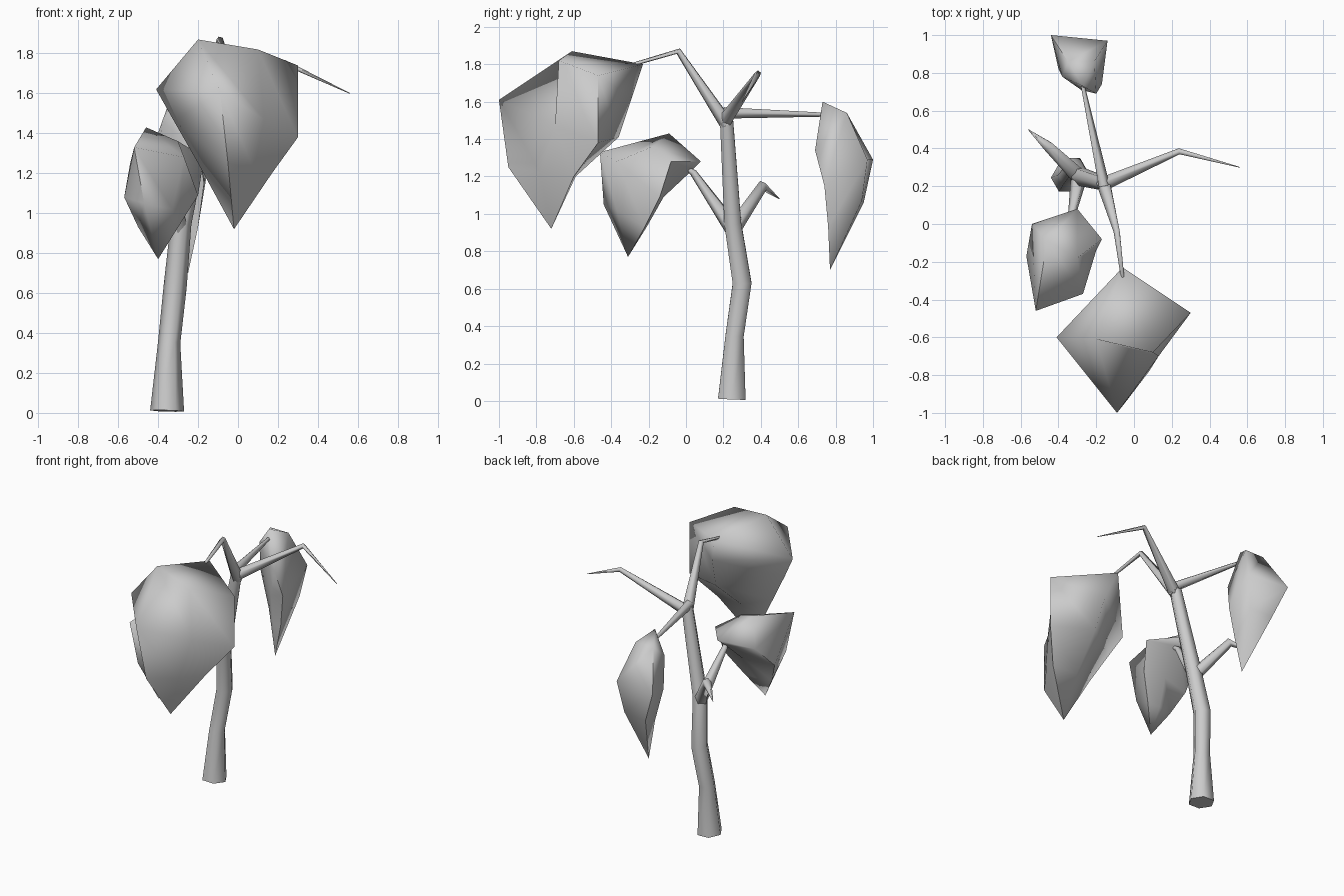
import bpy, math
from mathutils import Vector


def make(name, verts, faces, angle):
    me = bpy.data.meshes.new(name)
    me.from_pydata([tuple(v) for v in verts], [], faces)
    me.shade_smooth()
    me.set_sharp_from_angle(angle=math.radians(angle))
    ob = bpy.data.objects.new(name, me)
    bpy.context.collection.objects.link(ob)
    return ob


def tube(name, path, sides=5):
    """Tapered low-poly tube; path entries are (x, y, z, radius)."""
    pts = [Vector(p[:3]) for p in path]
    verts, faces = [], []
    ref = Vector((0, 1, 0)) if abs((pts[-1] - pts[0]).normalized().y) < 0.7 else Vector((0, 0, 1))
    for i, p in enumerate(pts):
        t = (pts[min(i + 1, len(pts) - 1)] - pts[max(i - 1, 0)]).normalized()
        u = t.cross(ref).normalized()
        v = t.cross(u)
        for k in range(sides):
            a = 2 * math.pi * k / sides
            verts.append(p + (u * math.cos(a) + v * math.sin(a)) * path[i][3])
    for i in range(len(pts) - 1):
        for k in range(sides):
            a, b = i * sides + k, i * sides + (k + 1) % sides
            faces.append((a, b, b + sides, a + sides))
    faces.append(tuple(reversed(range(sides))))
    faces.append(tuple(range(len(verts) - sides, len(verts))))
    return make(name, verts, faces, 80)


def leaf(name, base, rows, tip):
    """Closed drooping leaf: base point, rings of points (last one on the inner side), tip point."""
    n = len(rows[0])
    verts = [base] + [p for r in rows for p in r] + [tip]
    last = len(verts) - 1
    end = 1 + (len(rows) - 1) * n
    faces = []
    for k in range(n):
        j = (k + 1) % n
        faces.append((0, 1 + k, 1 + j))
        for r in range(len(rows) - 1):
            a, b = 1 + r * n + k, 1 + r * n + j
            faces.append((a, a + n, b + n, b))
        faces.append((end + k, last, end + j))
    return make(name, verts, faces, 85)


# Trunk with flared foot
tube("trunk", [(-0.355, 0.245, 0.01, 0.085), (-0.345, 0.26, 0.35, 0.056),
               (-0.315, 0.30, 0.63, 0.058), (-0.285, 0.25, 0.95, 0.052),
               (-0.16, 0.215, 1.53, 0.04)], 6)

# Upper branches
tube("front_branch", [(-0.16, 0.22, 1.48, 0.04), (-0.09, -0.04, 1.87, 0.018), (-0.06, -0.28, 1.80, 0.01)])
tube("back_branch", [(-0.16, 0.20, 1.54, 0.032), (-0.28, 0.77, 1.53, 0.01)])
tube("right_branch", [(-0.16, 0.21, 1.50, 0.04), (0.24, 0.385, 1.75, 0.017), (0.56, 0.30, 1.60, 0.002)])

# Lower branches
tube("left_branch", [(-0.29, 0.25, 0.92, 0.045), (-0.45, 0.41, 1.15, 0.03), (-0.56, 0.50, 1.08, 0.002)])
tube("lower_front_branch", [(-0.29, 0.25, 0.92, 0.045), (-0.33, 0.04, 1.22, 0.02), (-0.32, 0.0, 1.25, 0.01)])

# Leaves
leaf("front_leaf", (-0.06, -0.23, 1.80), [
    [(-0.41, -0.60, 1.62), (-0.20, -0.61, 1.87), (0.10, -0.68, 1.82), (0.30, -0.47, 1.74), (0.0, -0.29, 1.62)],
    [(-0.32, -0.64, 1.46), (-0.09, -1.00, 1.61), (0.13, -0.70, 1.47), (0.30, -0.47, 1.38), (0.02, -0.36, 1.41)],
    [(-0.20, -0.68, 1.25), (-0.05, -0.95, 1.25), (0.08, -0.78, 1.22), (0.17, -0.60, 1.20), (-0.02, -0.59, 1.20)],
], (-0.02, -0.72, 0.92))

leaf("left_leaf", (-0.30, 0.08, 1.28), [
    [(-0.54, 0.00, 1.25), (-0.46, -0.09, 1.43), (-0.30, -0.18, 1.36), (-0.17, -0.08, 1.28), (-0.33, 0.04, 1.24)],
    [(-0.57, -0.17, 1.08), (-0.52, -0.46, 1.33), (-0.27, -0.37, 1.28), (-0.20, -0.14, 1.09), (-0.36, -0.12, 1.09)],
    [(-0.50, -0.24, 0.93), (-0.47, -0.44, 1.05), (-0.33, -0.37, 1.02), (-0.30, -0.22, 0.93), (-0.39, -0.21, 0.93)],
], (-0.40, -0.31, 0.77))

leaf("back_leaf", (-0.27, 0.73, 1.60), [
    [(-0.38, 0.78, 1.46), (-0.35, 0.86, 1.54), (-0.21, 0.86, 1.54), (-0.20, 0.69, 1.34), (-0.28, 0.71, 1.38)],
    [(-0.40, 0.82, 1.25), (-0.44, 1.00, 1.29), (-0.14, 0.97, 1.29), (-0.17, 0.74, 1.15), (-0.27, 0.75, 1.13)],
    [(-0.32, 0.80, 1.00), (-0.35, 0.95, 1.06), (-0.18, 0.94, 1.07), (-0.20, 0.76, 0.93), (-0.26, 0.76, 0.93)],
], (-0.25, 0.77, 0.70))
